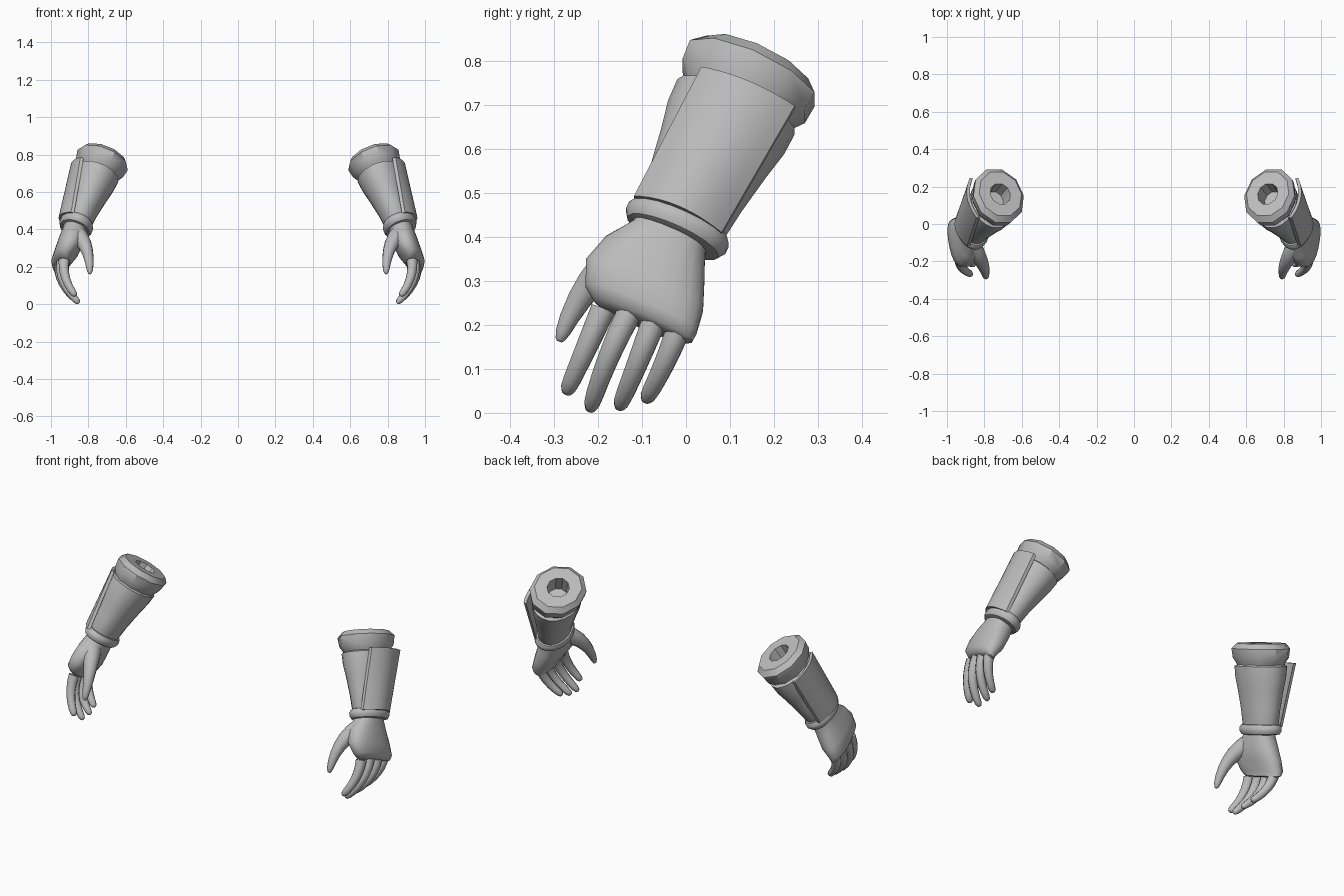
import bpy, bmesh, math
from mathutils import Vector

if "Cube" in bpy.data.objects:
    bpy.data.objects.remove(bpy.data.objects["Cube"])

grey = bpy.data.materials.new("armour_grey")
grey.diffuse_color = (0.5, 0.5, 0.5, 1)
grey.use_nodes = True
grey.node_tree.nodes["Principled BSDF"].inputs["Base Color"].default_value = grey.diffuse_color

# Forearm frame: A runs up the arm, U across it to the back, W to the outside
WRIST = Vector((0.865, -0.02, 0.42))
A = Vector((-0.34, 0.41, 0.845)).normalized()
U = (Vector((0, 1, 0)) - A * A.y).normalized()
W = U.cross(A)


def finish(name, bm, angle=40):
    bmesh.ops.recalc_face_normals(bm, faces=bm.faces)
    me = bpy.data.meshes.new(name)
    bm.to_mesh(me)
    bm.free()
    me.materials.append(grey)
    ob = bpy.data.objects.new(name, me)
    bpy.context.collection.objects.link(ob)
    bpy.ops.object.select_all(action='DESELECT')
    ob.select_set(True)
    bpy.context.view_layer.objects.active = ob
    bpy.ops.object.shade_smooth_by_angle(angle=math.radians(angle))
    # Left arm is the mirror of the right
    ob.modifiers.new("mirror", 'MIRROR').use_mirror_merge = False
    return ob


def ring(c, u, w, a, b, n, power=1.0):
    pts = []
    for i in range(n):
        t = 2 * math.pi * (i + 0.5) / n
        x, y = math.cos(t), math.sin(t)
        pts.append(c + u * math.copysign(abs(x) ** power, x) * a
                   + w * math.copysign(abs(y) ** power, y) * b)
    return pts


def loft(name, rings, angle=40):
    bm = bmesh.new()
    rows = [[bm.verts.new(p) for p in r] for r in rings]
    n = len(rows[0])
    for r, q in zip(rows, rows[1:]):
        for i in range(n):
            j = (i + 1) % n
            bm.faces.new((r[i], r[j], q[j], q[i]))
    bm.faces.new(rows[0])
    bm.faces.new(rows[-1])
    return finish(name, bm, angle)


def arm_part(name, profile, n, angle=40):
    loft(name, [ring(WRIST + A * t, U, W, a, b, n) for t, a, b in profile], angle)


def digit(name, base, mid, tip, r0, r1, n=10):
    base, mid, tip = Vector(base), Vector(mid), Vector(tip)
    ctrl = mid * 2 - (base + tip) / 2
    rings = []
    for k in (0, .17, .34, .5, .66, .82, .93, 0.985, 1):
        p = base * (1 - k) ** 2 + ctrl * 2 * k * (1 - k) + tip * k * k
        d = ((ctrl - base) * (1 - k) + (tip - ctrl) * k).normalized()
        u = (U - d * U.dot(d)).normalized()
        r = r0 + (r1 - r0) * k
        r *= {0.93: 0.92, 0.985: 0.65, 1: 0.35}.get(k, 1)
        rings.append(ring(p, u, u.cross(d), r, r, n))
    loft(name, rings, 60)


# Forearm sleeve, ending in a step below the cuff
arm_part("forearm_sleeve", [
    (0.00, 0.095, 0.072), (0.03, 0.108, 0.078), (0.10, 0.116, 0.085),
    (0.20, 0.132, 0.102), (0.27, 0.146, 0.116), (0.325, 0.148, 0.122),
    (0.335, 0.125, 0.110), (0.35, 0.12, 0.105)], 20)

# Rolled wrist band
arm_part("wrist_band", [
    (-0.028, 0.095, 0.070), (-0.024, 0.114, 0.083), (-0.008, 0.125, 0.092),
    (0.010, 0.125, 0.092), (0.024, 0.114, 0.085), (0.028, 0.095, 0.070)], 20)

# Flared faceted cuff with a socket in its top
arm_part("elbow_cuff", [
    (0.31, 0.122, 0.108), (0.34, 0.138, 0.120), (0.368, 0.160, 0.136),
    (0.415, 0.163, 0.145), (0.442, 0.134, 0.122),
    (0.442, 0.062, 0.058), (0.33, 0.054, 0.050)], 10, 35)

# Curved guard plate on the outer side of the forearm
bm = bmesh.new()
NS, NT = 12, 4
layers = []
for depth in (0, 0.018):
    grid = []
    for j in range(NT + 1):
        k = j / NT
        row = []
        for i in range(NS + 1):
            s = 2 * i / NS - 1
            lo, hi = -0.113 + 0.02 * k, 0.105 + 0.035 * k
            u = (lo + hi) / 2 + s * (hi - lo) / 2
            w = 0.105 + 0.045 * k - (0.052 - 0.018 * k) * s * s - depth
            t = 0.012 + 0.328 * k
            row.append(bm.verts.new(WRIST + A * t + U * u + W * w))
        grid.append(row)
    layers.append(grid)
for g in layers:
    for j in range(NT):
        for i in range(NS):
            bm.faces.new((g[j][i], g[j][i + 1], g[j + 1][i + 1], g[j + 1][i]))


def border(g):
    return (g[0][:-1] + [r[-1] for r in g[:-1]]
            + g[-1][:0:-1] + [r[0] for r in g[:0:-1]])


o, q = border(layers[0]), border(layers[1])
for i in range(len(o)):
    j = (i + 1) % len(o)
    bm.faces.new((o[i], o[j], q[j], q[i]))
finish("guard_plate", bm)

# Hand, from wrist to the rounded knuckle edge
hand = [
    ((0.865, -0.025, 0.425), 0.086, 0.066), ((0.872, -0.040, 0.395), 0.092, 0.066),
    ((0.888, -0.070, 0.350), 0.124, 0.068), ((0.913, -0.094, 0.290), 0.147, 0.064),
    ((0.943, -0.102, 0.237), 0.140, 0.052), ((0.945, -0.097, 0.208), 0.122, 0.042),
    ((0.944, -0.095, 0.200), 0.105, 0.030)]
loft("hand", [ring(Vector(c), U, W, a, b, 20, 0.85) for c, a, b in hand])

# Curled fingers and thumb
fingers = {
    "index_finger": ((0.930, -0.188, 0.235), (0.920, -0.232, 0.135), (0.868, -0.272, 0.045)),
    "middle_finger": ((0.942, -0.130, 0.225), (0.930, -0.180, 0.115), (0.850, -0.218, 0.006)),
    "ring_finger": ((0.950, -0.070, 0.215), (0.934, -0.112, 0.108), (0.850, -0.152, 0.011)),
    "little_finger": ((0.955, -0.012, 0.205), (0.935, -0.050, 0.110), (0.865, -0.092, 0.028))}
for name, path in fingers.items():
    digit(name, *path, 0.029, 0.019)
digit("thumb", (0.865, -0.115, 0.375), (0.810, -0.215, 0.295), (0.792, -0.288, 0.162),
      0.052, 0.016)
